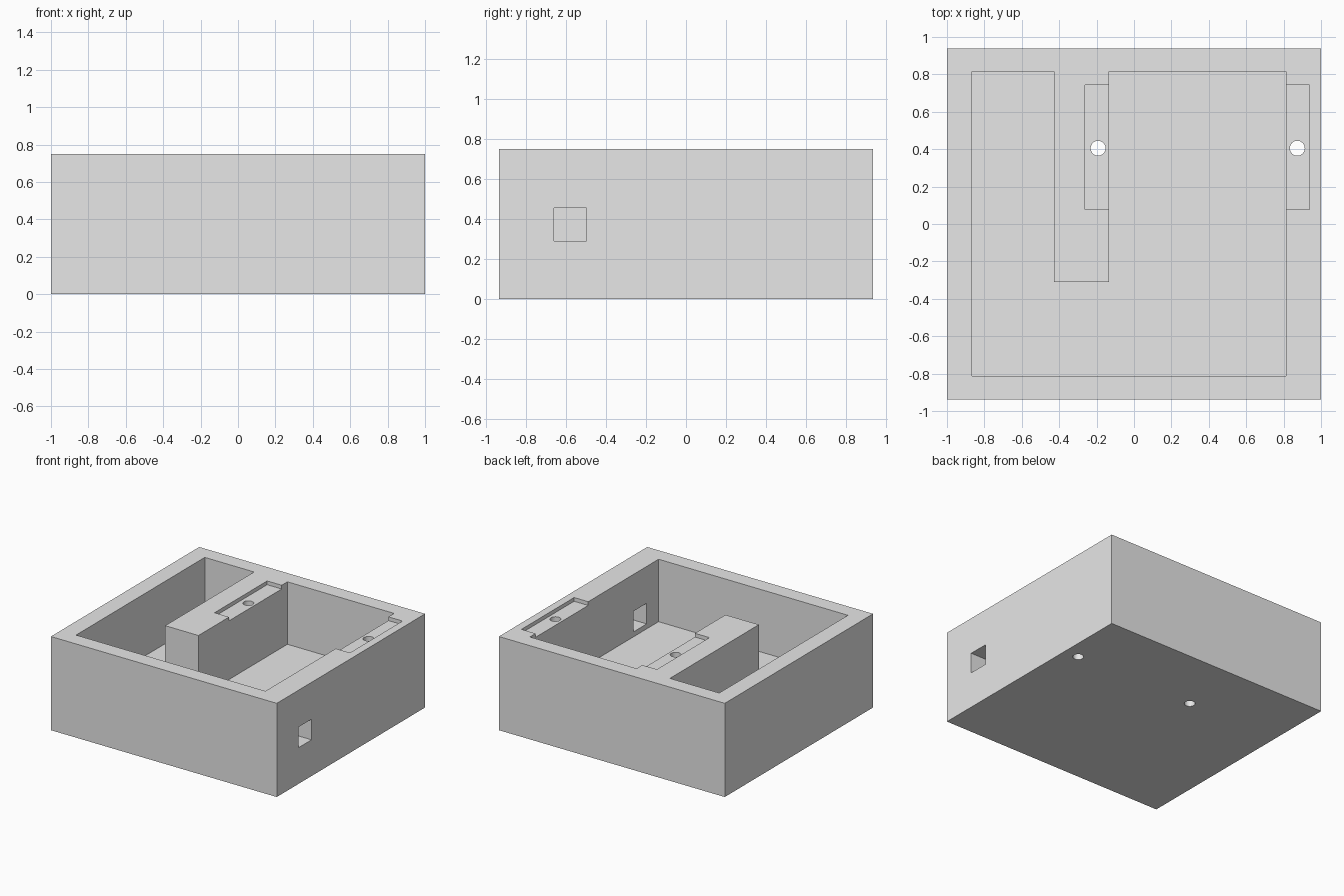
import bpy
import bmesh
from mathutils import Vector

if "Cube" in bpy.data.objects:
    bpy.data.objects.remove(bpy.data.objects["Cube"], do_unlink=True)

HEIGHT = 0.75
FLOOR = 0.25
RECESS = HEIGHT - 0.03

grey = bpy.data.materials.new("plain grey")
grey.use_nodes = True
colour = (0.8, 0.8, 0.8, 1)
grey.diffuse_color = colour
grey.node_tree.nodes["Principled BSDF"].inputs["Base Color"].default_value = colour


def prism(name, outline, bottom, top):
    """Extrude a flat outline from bottom to top."""
    bm = bmesh.new()
    base = bm.faces.new([bm.verts.new((x, y, bottom)) for x, y in outline])
    new = bmesh.ops.extrude_face_region(bm, geom=[base])["geom"]
    verts = [v for v in new if isinstance(v, bmesh.types.BMVert)]
    bmesh.ops.translate(bm, verts=verts, vec=Vector((0, 0, top - bottom)))
    bmesh.ops.recalc_face_normals(bm, faces=bm.faces)
    mesh = bpy.data.meshes.new(name)
    bm.to_mesh(mesh)
    bm.free()
    mesh.materials.append(grey)
    obj = bpy.data.objects.new(name, mesh)
    bpy.context.collection.objects.link(obj)
    return obj


def rectangle(x0, x1, y0, y1):
    return [(x0, y0), (x1, y0), (x1, y1), (x0, y1)]


def cut(target, cutter):
    cutter.hide_render = True
    mod = target.modifiers.new(cutter.name, 'BOOLEAN')
    mod.operation = 'DIFFERENCE'
    mod.solver = 'EXACT'
    mod.object = cutter
    bpy.context.view_layer.objects.active = target
    bpy.ops.object.modifier_apply(modifier=mod.name)
    bpy.data.objects.remove(cutter, do_unlink=True)


# Outer body
housing = prism("housing", rectangle(-1, 1, -0.938, 0.938), 0, HEIGHT)

# Pocket that leaves a full-height dividing block at the back
pocket = [(-0.865, -0.813), (0.812, -0.813), (0.812, 0.815), (-0.133, 0.815),
          (-0.133, -0.31), (-0.428, -0.31), (-0.428, 0.815), (-0.865, 0.815)]
cut(housing, prism("pocket_cutter", pocket, FLOOR, 1))

# Shallow mounting recesses, open to the pocket
for x0, x1 in ((-0.262, -0.08), (0.76, 0.937)):
    cut(housing, prism("recess_cutter", rectangle(x0, x1, 0.077, 0.743), RECESS, 1))

# Screw holes straight through
for x in (-0.192, 0.873):
    bpy.ops.mesh.primitive_cylinder_add(vertices=32, radius=0.04, depth=2,
                                        location=(x, 0.405, 0.4))
    drill = bpy.context.object
    drill.name = "drill_cutter"
    drill.data.materials.append(grey)
    cut(housing, drill)

# Square cable opening in the left wall
cut(housing, prism("cable_cutter", rectangle(0.7, 1.1, -0.662, -0.498), 0.29, 0.455))

# Smooth drilled walls, keep every corner sharp
bpy.ops.object.select_all(action='DESELECT')
housing.select_set(True)
bpy.context.view_layer.objects.active = housing
bpy.ops.object.shade_smooth_by_angle()
